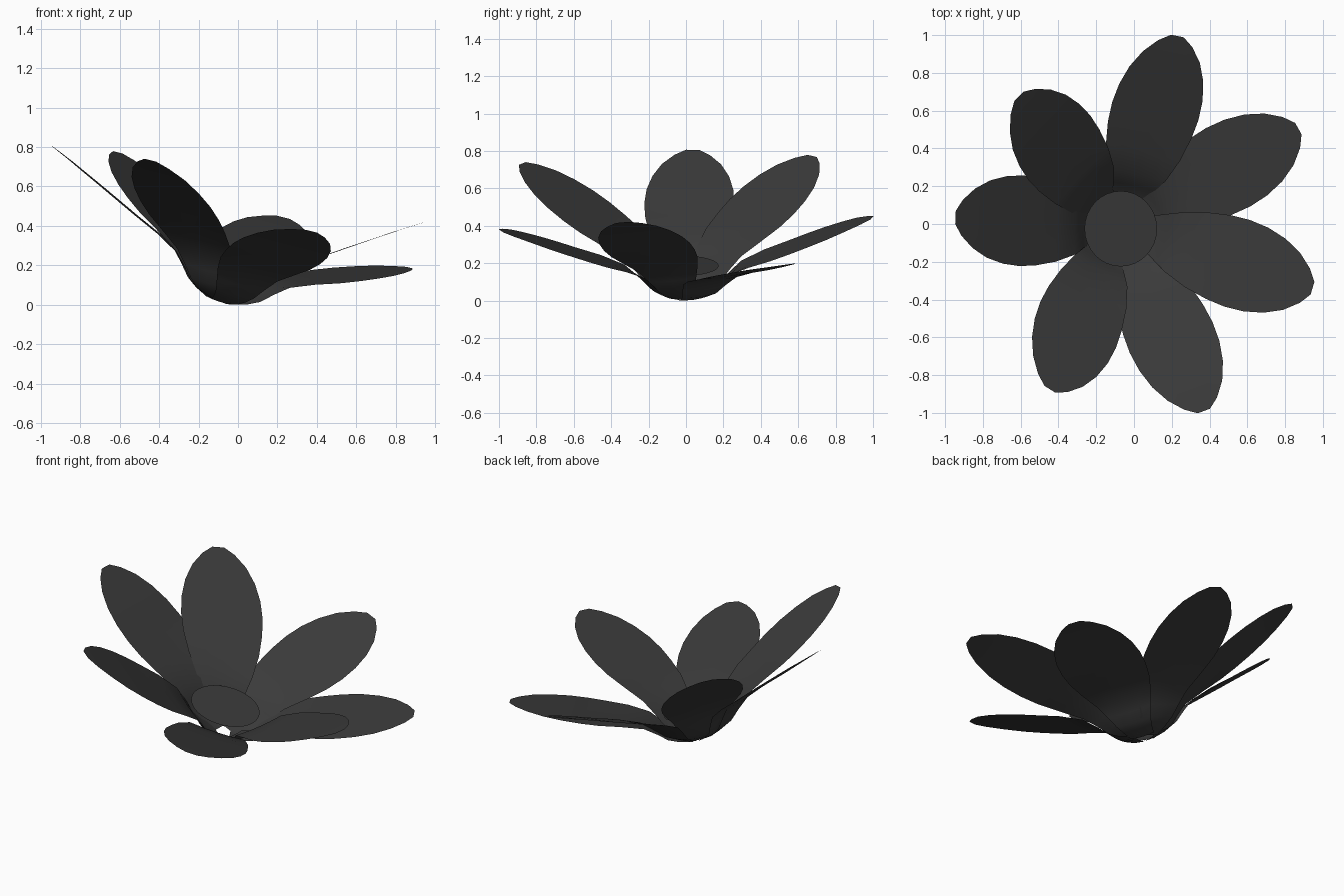
import bpy, bmesh, math
from mathutils import Vector, Matrix

if "Cube" in bpy.data.objects:
    bpy.data.objects.remove(bpy.data.objects["Cube"])

mat = bpy.data.materials.new("dark_grey")
mat.diffuse_color = (0.043, 0.043, 0.043, 1)
mat.use_nodes = True
mat.node_tree.nodes["Principled BSDF"].inputs["Base Color"].default_value = mat.diffuse_color

HUB = Vector((-0.06, -0.01, 0.125))
AXIS = Vector((0.24, 0, 0.97))          # bloom leans towards +x

# petal profile: position along length, half width, dip below the chord
PROFILE = [(0.0, 0.07, -0.11), (0.07, 0.085, -0.115), (0.13, 0.105, -0.105),
           (0.19, 0.133, -0.07), (0.26, 0.165, -0.035), (0.38, 0.207, -0.02),
           (0.5, 0.232, -0.014), (0.6, 0.24, -0.01), (0.7, 0.232, -0.006),
           (0.8, 0.205, -0.003), (0.89, 0.158, 0.0), (0.96, 0.095, 0.0),
           (1.0, 0.035, 0.0)]

# petal tips and the direction each blade faces
PETALS = [((0.23, 0.995, 0.455), AXIS),
          ((0.87, 0.505, 0.2), AXIS),
          ((0.945, -0.34, 0.43), Vector((-0.32, 0, 1))),
          ((0.37, -0.99, 0.385), AXIS),
          ((-0.445, -0.875, 0.745), AXIS),
          ((-0.945, 0.035, 0.818), AXIS),
          ((-0.61, 0.675, 0.785), AXIS)]


def finish(bm, name):
    me = bpy.data.meshes.new(name)
    bm.to_mesh(me)
    bm.free()
    ob = bpy.data.objects.new(name, me)
    bpy.context.collection.objects.link(ob)
    me.materials.append(mat)
    return ob


def petal(i, tip, face):
    along = Vector(tip) - HUB
    length = along.length
    along.normalize()
    side = face.cross(along).normalized()
    up = along.cross(side)
    bm = bmesh.new()
    rows = []
    for t, half, dip in PROFILE:
        cup = 0.1 * half * max(0, 1 - t / 0.5)   # slight cupping near the base
        rows.append([bm.verts.new(HUB + along * t * length + side * half * s
                                  + up * (dip + cup * s * s))
                     for s in (-1, -0.5, 0, 0.5, 1)])
    for a, b in zip(rows, rows[1:]):
        for k in range(4):
            f = bm.faces.new((a[k], b[k], b[k + 1], a[k + 1]))
            f.smooth = True
    bm.normal_update()
    if sum((f.normal.dot(up) for f in bm.faces)) < 0:
        bmesh.ops.reverse_faces(bm, faces=bm.faces[:])
    return finish(bm, f"petal_{i + 1}")


parts = [petal(i, tip, face) for i, (tip, face) in enumerate(PETALS)]

# flat centre disc, leaning with the bloom
bm = bmesh.new()
tilt = Matrix.Translation((-0.07, -0.025, 0.198)) @ Matrix.Rotation(math.radians(16), 4, 'Y')
bmesh.ops.create_circle(bm, cap_ends=True, segments=32, radius=0.2, matrix=tilt)
parts.append(finish(bm, "flower_centre"))

# rest the bloom on the ground
low = min(v.co.z for ob in parts for v in ob.data.vertices)
for ob in parts:
    ob.data.transform(Matrix.Translation((0, 0, -low)))
